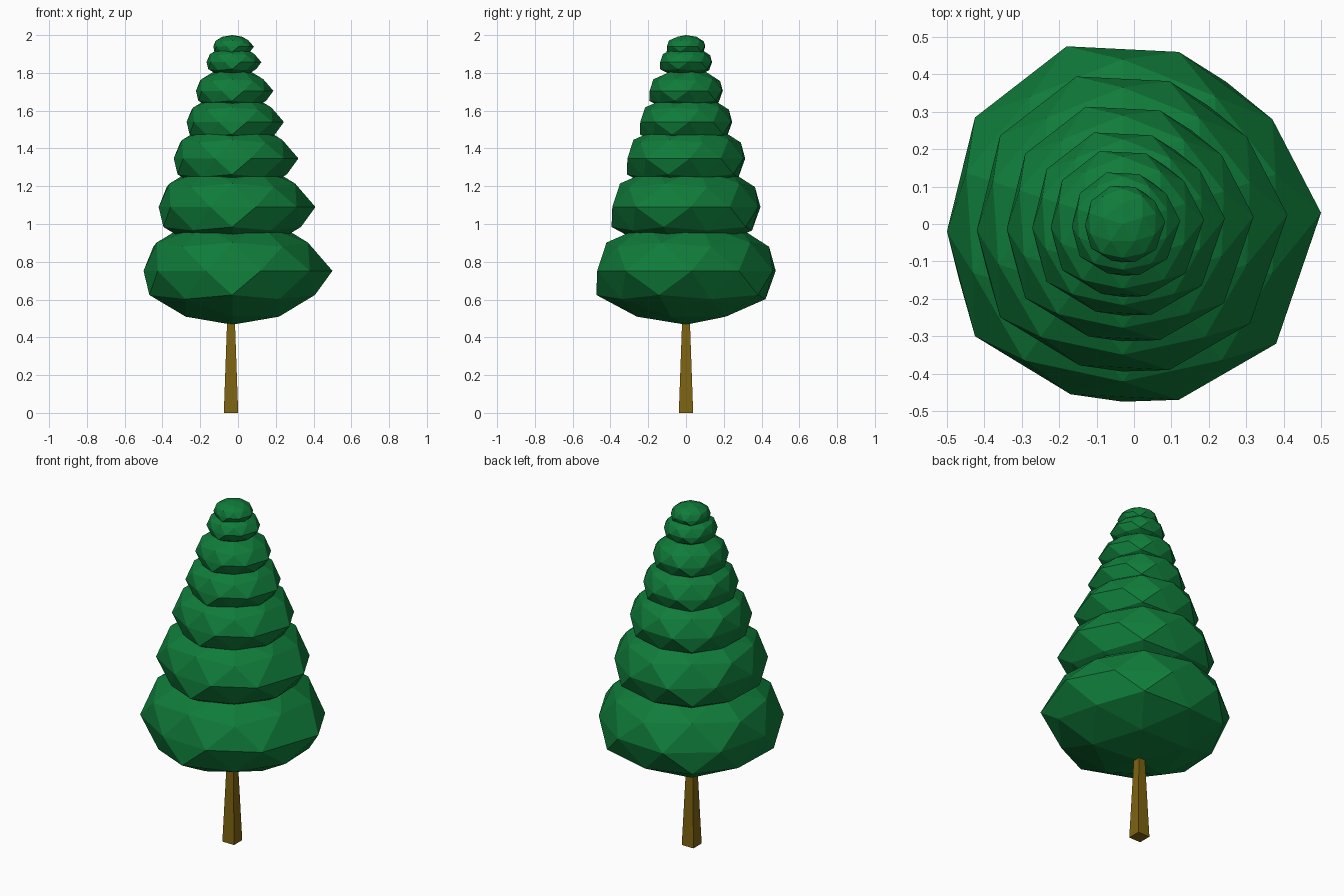
import bpy, bmesh, math
from mathutils import Matrix

if "Cube" in bpy.data.objects:
    bpy.data.objects.remove(bpy.data.objects["Cube"])

CX = -0.03            # tree axis
HALF_H = 0.285        # half height of the largest foliage tier


def material(name, rgb):
    m = bpy.data.materials.new(name)
    m.diffuse_color = (*rgb, 1)
    m.use_nodes = True
    m.node_tree.nodes["Principled BSDF"].inputs["Base Color"].default_value = m.diffuse_color
    return m


green = material("foliage green", (0.005, 0.20, 0.042))
brown = material("trunk brown", (0.21, 0.125, 0.006))

# Uneven rim of a tier: ten points, one every 36 degrees
RIM = [(.53, .03), (.40, .28), (.15, .46), (-.15, .475), (-.395, .285),
       (-.47, -.02), (-.395, -.30), (-.14, -.455), (.15, -.47), (.41, -.32)]
# Radii of the corner points below and above the rim, at 18 + 36k degrees
CORNERS = [.43, .47, .44, .465, .44, .462, .45, .475, .45, .46]


def finish(bm, name, mat, location):
    me = bpy.data.meshes.new(name)
    bmesh.ops.recalc_face_normals(bm, faces=bm.faces[:])
    bm.to_mesh(me)
    bm.free()
    me.materials.append(mat)
    ob = bpy.data.objects.new(name, me)
    ob.location = location
    bpy.context.collection.objects.link(ob)
    return ob


def foliage_tier(index, scale, z):
    bm = bmesh.new()
    bmesh.ops.create_icosphere(bm, subdivisions=2, radius=1,
                               matrix=Matrix.Rotation(math.pi / 2, 4, 'Z'))
    for v in bm.verts:
        x, y, h = v.co
        deg = math.degrees(math.atan2(y, x)) % 360
        if abs(h) < 0.1:                       # rim
            x, y = RIM[round(deg / 36) % 10]
        elif abs(abs(h) - 0.447) < 0.03:       # corners beside the rim
            k = round((deg - 18) / 36) % 10
            r, a = CORNERS[k], math.radians(18 + 36 * k)
            x, y = r * math.cos(a), r * math.sin(a)
        else:                                  # upper and lower caps
            x, y = x * 0.495, y * 0.495
        v.co = (x * scale, y * scale, h * HALF_H * scale)
    finish(bm, f"foliage_tier_{index}", green, (CX, 0, z))


# Seven shrinking foliage tiers
TIERS = [(1, .752), (.83, 1.09), (.66, 1.347), (.515, 1.54),
         (.41, 1.705), (.29, 1.857), (.215, 1.939)]
for i, (s, z) in enumerate(TIERS, 1):
    foliage_tier(i, s, z)

# Square tapered trunk
bm = bmesh.new()
bmesh.ops.create_cone(bm, cap_ends=True, segments=4, radius1=0.038 * math.sqrt(2),
                      radius2=0.018 * math.sqrt(2), depth=0.56,
                      matrix=Matrix.Translation((0, 0, 0.28)))
bmesh.ops.rotate(bm, verts=bm.verts[:], cent=(0, 0, 0),
                 matrix=Matrix.Rotation(math.pi / 4, 3, 'Z'))
# create_cone may start on an axis or a diagonal: keep sides facing the axes
if min(abs(bm.verts[:][0].co.x), abs(bm.verts[:][0].co.y)) < 1e-4:
    bmesh.ops.rotate(bm, verts=bm.verts[:], cent=(0, 0, 0),
                     matrix=Matrix.Rotation(math.pi / 4, 3, 'Z'))
finish(bm, "trunk", brown, (-0.037, 0, 0))
